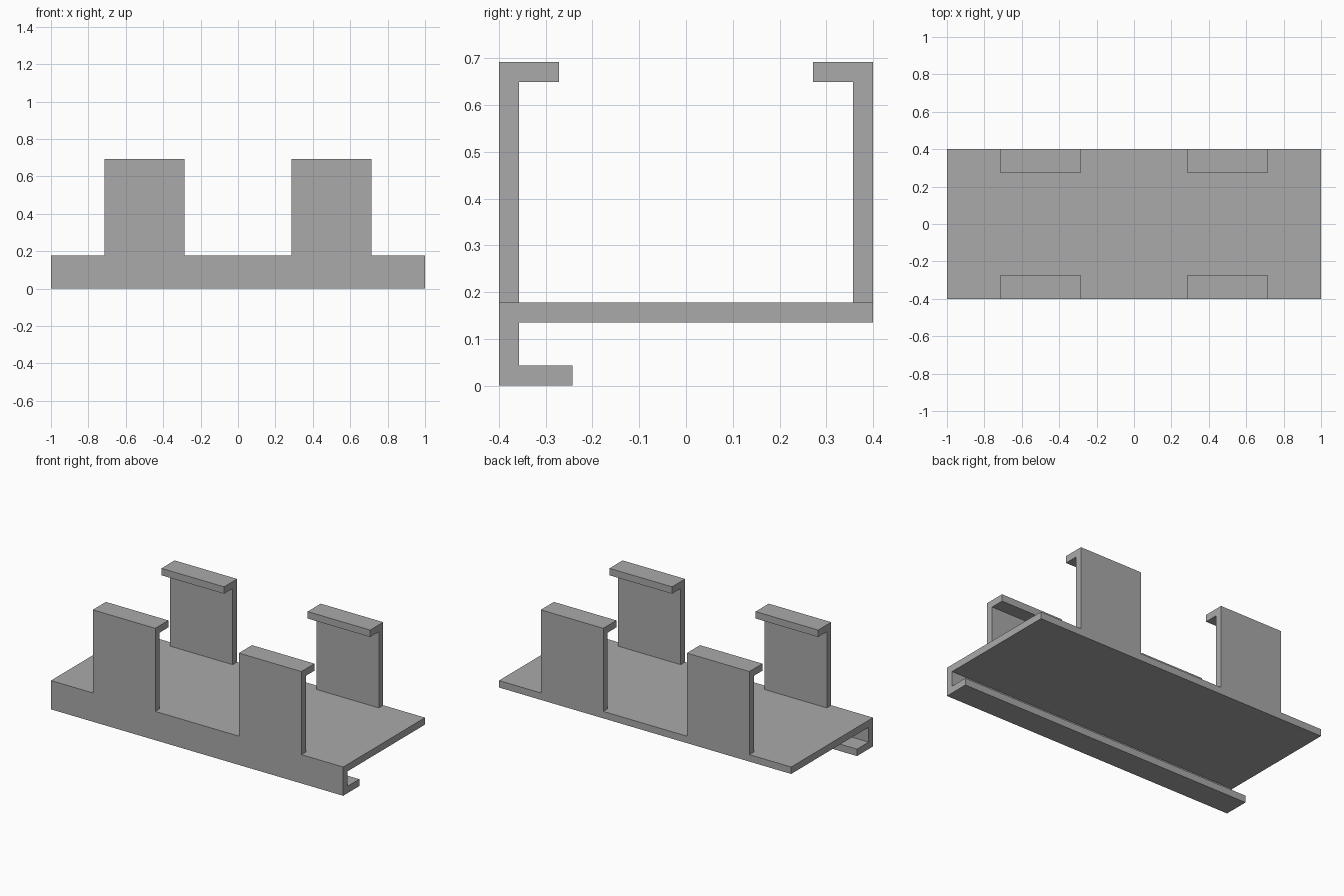
import bpy
import bmesh

if "Cube" in bpy.data.objects:
    bpy.data.objects.remove(bpy.data.objects["Cube"])

grey = bpy.data.materials.new("grey")
grey.diffuse_color = (0.4, 0.4, 0.4, 1)
grey.use_nodes = True
grey.node_tree.nodes["Principled BSDF"].inputs["Base Color"].default_value = grey.diffuse_color

HALF = 0.4      # half depth of the tray
T = 0.043       # sheet thickness
DECK = 0.178    # top of the deck
TOP = 0.692     # top of the clips


def extrude_profile(name, profile, x0, x1):
    """Extrude a (y, z) outline along x."""
    bm = bmesh.new()
    face = bm.faces.new([bm.verts.new((x0, y, z)) for y, z in profile])
    ext = bmesh.ops.extrude_face_region(bm, geom=[face])
    moved = [g for g in ext["geom"] if isinstance(g, bmesh.types.BMVert)]
    bmesh.ops.translate(bm, verts=moved, vec=(x1 - x0, 0, 0))
    bmesh.ops.recalc_face_normals(bm, faces=bm.faces)
    mesh = bpy.data.meshes.new(name)
    bm.to_mesh(mesh)
    bm.free()
    mesh.materials.append(grey)
    obj = bpy.data.objects.new(name, mesh)
    bpy.context.collection.objects.link(obj)
    return obj


# Deck with the hooked front rail below it
extrude_profile("deck_with_hook_rail", [
    (-HALF, 0), (-0.243, 0), (-0.243, T), (-HALF + T, T),
    (-HALF + T, DECK - T), (HALF, DECK - T), (HALF, DECK), (-HALF, DECK),
], -1, 1)

# Four upright clips with inward lips
clip = [(HALF, DECK), (HALF, TOP), (0.272, TOP), (0.272, TOP - T),
        (HALF - T, TOP - T), (HALF - T, DECK)]
for depth, sy in (("front", -1), ("back", 1)):
    for side, x0 in (("left", -0.714), ("right", 0.286)):
        extrude_profile(f"{depth}_{side}_clip",
                        [(sy * y, z) for y, z in clip], x0, x0 + 0.428)
